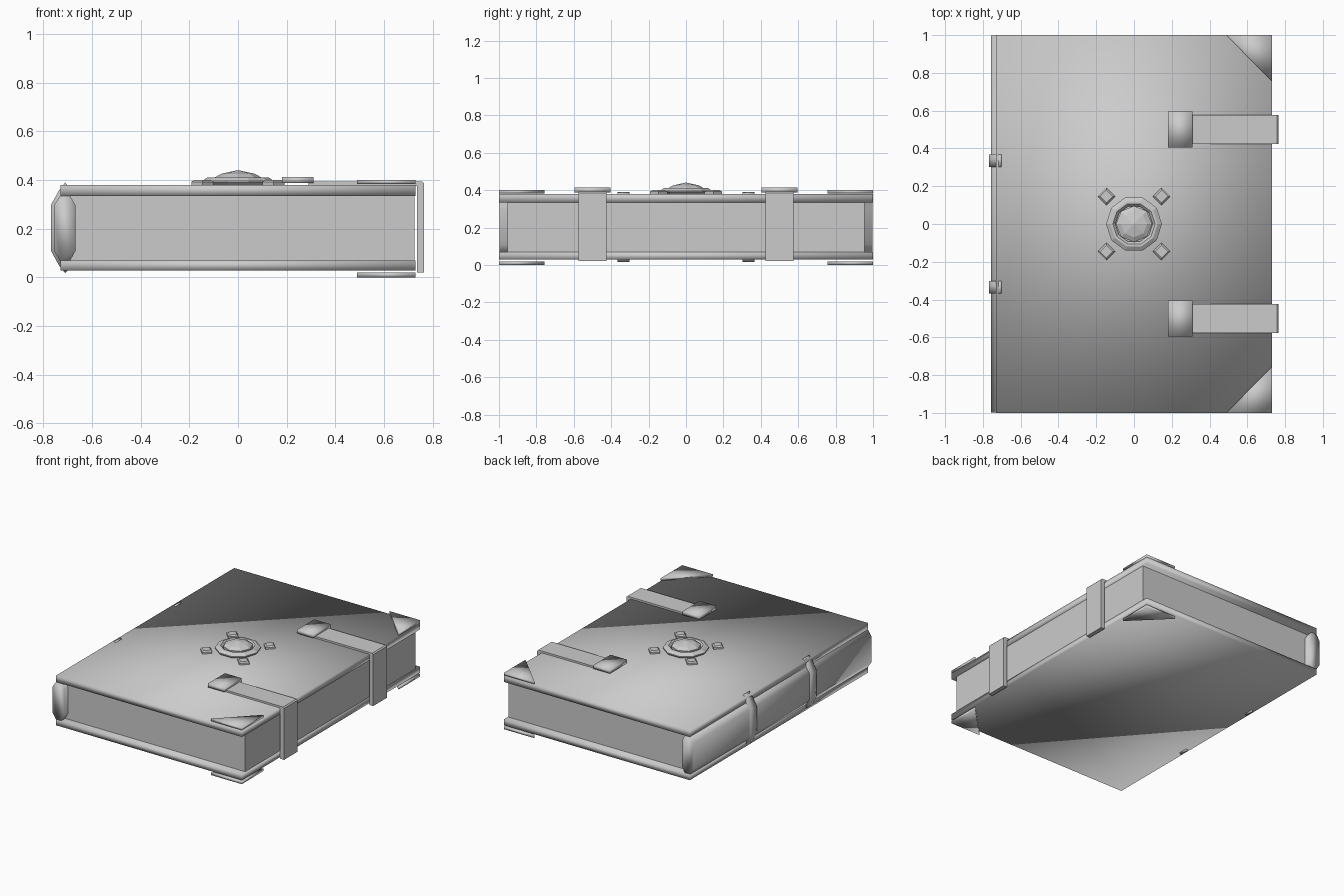
import bpy, bmesh, math
from mathutils import Matrix

if "Cube" in bpy.data.objects:
    bpy.data.objects.remove(bpy.data.objects["Cube"])

grey = bpy.data.materials.new("plain grey")
grey.diffuse_color = (0.6, 0.6, 0.6, 1)
grey.use_nodes = True
grey.node_tree.nodes["Principled BSDF"].inputs["Base Color"].default_value = grey.diffuse_color


def finish(name, bm, smooth=False):
    bmesh.ops.recalc_face_normals(bm, faces=bm.faces)
    me = bpy.data.meshes.new(name)
    bm.to_mesh(me)
    bm.free()
    for p in me.polygons:
        p.use_smooth = smooth
    me.materials.append(grey)
    ob = bpy.data.objects.new(name, me)
    bpy.context.collection.objects.link(ob)
    return ob


def box(name, x0, x1, y0, y1, z0, z1, smooth=True):
    bm = bmesh.new()
    m = (Matrix.Translation(((x0 + x1) / 2, (y0 + y1) / 2, (z0 + z1) / 2))
         @ Matrix.Diagonal((x1 - x0, y1 - y0, z1 - z0, 1)))
    bmesh.ops.create_cube(bm, size=1, matrix=m)
    return finish(name, bm, smooth)


def prism(name, pts, axis, a, b, smooth=True):
    """Extrude a profile along y (x,z points) or z (x,y points)."""
    bm = bmesh.new()
    put = (lambda p, t: (p[0], t, p[1])) if axis == 'y' else (lambda p, t: (p[0], p[1], t))
    lo = [bm.verts.new(put(p, a)) for p in pts]
    hi = [bm.verts.new(put(p, b)) for p in pts]
    bm.faces.new(lo)
    bm.faces.new(hi)
    n = len(pts)
    for i in range(n):
        j = (i + 1) % n
        bm.faces.new((lo[i], lo[j], hi[j], hi[i]))
    return finish(name, bm, smooth)


def lathe(name, prof, n, closed, smooth=False, centre=(0, 0), turn=0):
    """Rings of n sides from (radius, z) points; closed joins last to first."""
    bm = bmesh.new()
    rings = []
    for r, z in prof:
        rings.append([bm.verts.new((centre[0] + r * math.cos(turn + k * math.tau / n),
                                    centre[1] + r * math.sin(turn + k * math.tau / n), z))
                      for k in range(n)])
    for i in range(len(rings) - (0 if closed else 1)):
        a, b = rings[i], rings[(i + 1) % len(rings)]
        for k in range(n):
            j = (k + 1) % n
            bm.faces.new((a[k], a[j], b[j], b[k]))
    if not closed:
        bm.faces.new(rings[0])
        bm.faces.new(rings[-1])
    return finish(name, bm, smooth)


# covers and page block
box("top_cover", -0.73, 0.73, -1, 1, 0.335, 0.38)
box("bottom_cover", -0.73, 0.73, -1, 1, 0.028, 0.07)
box("pages", -0.69, 0.725, -0.955, 0.955, 0.065, 0.34, smooth=False)

# rounded spine
prism("spine", [(-0.73, 0.335), (-0.757, 0.295), (-0.757, 0.11), (-0.73, 0.068),
                (-0.69, 0.068), (-0.667, 0.11), (-0.667, 0.295), (-0.69, 0.335)],
      'y', -0.998, 0.998)

# raised bands over the spine, poking through the covers
half = [(-0.768, 0.10), (-0.735, 0.155), (-0.71, 0.186), (-0.70, 0.175)]
half[0] = (-0.768, 0.095)
band = [(x, 0.203 + z) for x, z in half] + [(x, 0.203 - z) for x, z in reversed(half)]
for s in (-1, 1):
    prism("spine_band", band, 'y', s * 0.335 - 0.032, s * 0.335 + 0.032)

# straps wrapping the fore edge, with clasp plates
for s in (-1, 1):
    y = s * 0.5
    prism("strap", [(0.29, 0.37), (0.29, 0.393), (0.757, 0.393), (0.765, 0.385),
                    (0.765, 0.02), (0.735, 0.02), (0.735, 0.375)],
          'y', y - 0.076, y + 0.076).data.shade_flat()
    box("clasp", 0.18, 0.31, y - 0.096, y + 0.096, 0.387, 0.413)

# corner plates on the fore-edge corners, above and below
for s in (-1, 1):
    tri = [(0.488, s), (0.73, s), (0.73, s * 0.757)]
    prism("top_corner_plate", tri, 'z', 0.383, 0.40)
    prism("bottom_corner_plate", tri, 'z', 0, 0.019)

# medallion: stepped ring, faceted gem, four studs
lathe("medallion_ring", [(0.148, 0.389), (0.148, 0.396), (0.125, 0.411), (0.112, 0.411),
                         (0.098, 0.396), (0.098, 0.378), (0.135, 0.378)], 10, True)
lathe("gem", [(0.096, 0.38), (0.096, 0.41), (0.07, 0.425), (0.002, 0.44)], 8, False)
for sx in (-1, 1):
    for sy in (-1, 1):
        lathe("stud", [(0.046, 0.38), (0.046, 0.392), (0.034, 0.40)], 4, False,
              centre=(sx * 0.146, sy * 0.146))
